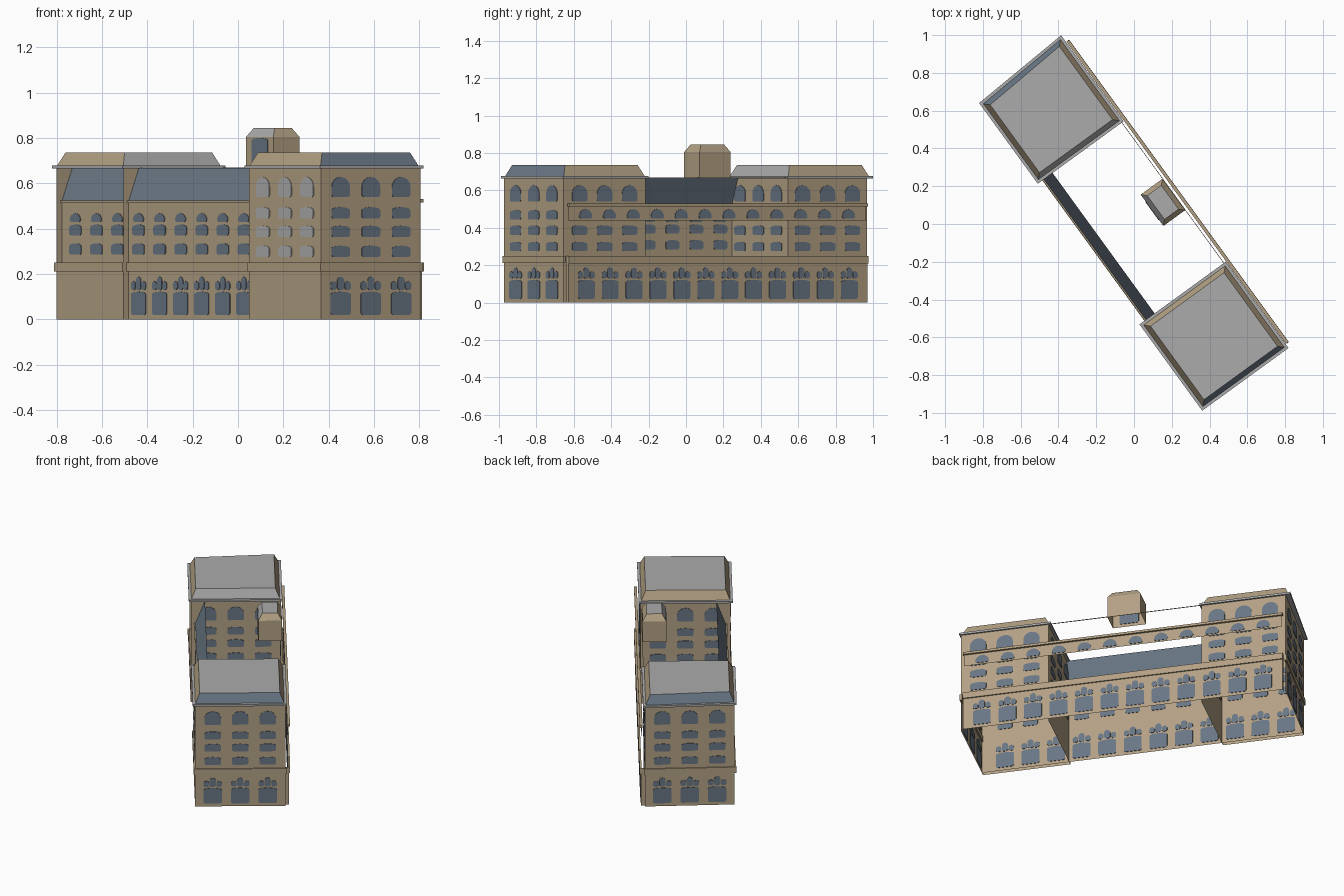
import bpy, bmesh, math
from mathutils import Vector

if "Cube" in bpy.data.objects:
    bpy.data.objects.remove(bpy.data.objects["Cube"])

ANG = math.radians(-54)          # the building runs diagonally in plan
U = Vector((math.cos(ANG), math.sin(ANG), 0))
V = Vector((-U.y, U.x, 0))
Z = Vector((0, 0, 1))


def P(u, v, z):
    return U * u + V * v + Z * z


def material(name, rgb):
    m = bpy.data.materials.new(name)
    m.diffuse_color = (*rgb, 1)
    m.use_nodes = True
    m.node_tree.nodes["Principled BSDF"].inputs["Base Color"].default_value = m.diffuse_color
    return m


STONE, GREY, SLATE, GLASS = 0, 1, 2, 3
MATS = [material("stone tan", (.45, .355, .23)), material("roof grey", (.41, .41, .41)),
        material("slate blue", (.145, .19, .24)), material("window blue", (.14, .18, .23))]


class Part:
    """Collects faces in the building's own frame and turns them into an object."""

    def __init__(self, name):
        self.name, self.bm = name, bmesh.new()

    def face(self, pts, mat=STONE):
        f = self.bm.faces.new([self.bm.verts.new(P(*p)) for p in pts])
        f.material_index = mat

    def wall(self, a, b, z0, z1, mat=STONE):
        self.face([(*a, z0), (*b, z0), (*b, z1), (*a, z1)], mat)

    def prism(self, low, high, z0, z1, mats, top=None, bottom=True):
        """Side faces between two plan outlines, plus optional caps."""
        n = len(low)
        for i in range(n):
            j = (i + 1) % n
            self.face([(*low[i], z0), (*low[j], z0), (*high[j], z1), (*high[i], z1)], mats[i])
        if top is not None:
            self.face([(*p, z1) for p in high], top)
        if bottom:
            self.face([(*p, z0) for p in reversed(low)], mats[0])

    def box(self, u0, u1, v0, v1, z0, z1, mat=STONE):
        c = rect(u0, u1, v0, v1)
        self.prism(c, c, z0, z1, [mat] * 4, mat)

    def pane(self, a, b, s, outline, mat=GLASS, t=.003):
        """Thin window plate, seen from both sides, s units along wall a-b."""
        a, b = Vector(a), Vector(b)
        d = (b - a).normalized()
        n = Vector((d.y, -d.x)) * t
        ring = [(a + d * (s + x), z) for x, z in outline]
        f = [(*(p + n), z) for p, z in ring]
        k = [(*(p - n), z) for p, z in ring]
        self.face(f, mat)
        self.face(k[::-1], mat)
        for i in range(len(f)):
            j = (i + 1) % len(f)
            self.face([f[i], k[i], k[j], f[j]], mat)

    def done(self):
        me = bpy.data.meshes.new(self.name)
        bmesh.ops.remove_doubles(self.bm, verts=self.bm.verts, dist=1e-5)
        self.bm.to_mesh(me)
        self.bm.free()
        for m in MATS:
            me.materials.append(m)
        bpy.context.collection.objects.link(bpy.data.objects.new(self.name, me))


def rect(u0, u1, v0, v1):
    return [(u0, v0), (u1, v0), (u1, v1), (u0, v1)]


def arch(w, z0, z1, rise, x=0, c=.008):
    """Window outline: clipped lower corners, elliptical head."""
    h = w / 2
    pts = [(x - h, z0 + c), (x - h + c, z0), (x + h - c, z0), (x + h, z0 + c)]
    return pts + [(x + h * math.cos(math.pi * i / 8), z1 - rise + rise * math.sin(math.pi * i / 8))
                  for i in range(9)]


# window kinds, each a list of pane outlines
def arcade_window(w):
    return [arch(w, .02, .122, .012), arch(w * .34, .13, .188, .018),
            arch(w * .3, .13, .168, .014, -w * .35), arch(w * .3, .13, .168, .014, w * .35)]


LOW_ROWS = [arch(.09, .285, .335, .012), arch(.09, .37, .418, .012)]
PAV_ROWS = [arch(.1, .275, .325, .012), arch(.1, .363, .413, .012),
            arch(.1, .445, .495, .014), arch(.1, .54, .628, .045)]
LONG = [(i - 5.5) * .158 for i in range(12)]


def windows(part, a, b, kinds, mat=GLASS, t=.003):
    """Three columns of windows on a pavilion wall."""
    length = (Vector(b) - Vector(a)).length
    for i in (-1, 0, 1):
        for k in kinds:
            part.pane(a, b, length / 2 + i * .165, k, mat, t)


# end pavilions: corners run -u-v, +u-v, +u+v, -u+v
left = [(-.982, -.275), (-.482, -.275), (-.482, .264), (-1.003, .264)]
right = [(.462, -.275), (1.002, -.275), (1.002, .266), (.462, .266)]
left_eave = [(-1.0, -.287), (-.472, -.287), (-.472, .275), (-1.035, .275)]
right_eave = [(.447, -.289), (1.012, -.289), (1.012, .276), (.447, .276)]


def inset(c, d):
    sg = [(1, 1), (-1, 1), (-1, -1), (1, -1)]
    return [(u + d * a, v + d * b) for (u, v), (a, b) in zip(c, sg)]


def pavilion(name, c, eave, outer, slopes, front_top):
    p = Part(name + "_pavilion_walls")
    p.wall(c[0], c[1], 0, front_top)
    p.wall(c[1], c[2], 0, .67)
    p.wall(c[3], c[0], 0, .67)
    p.wall(c[2], c[3], .22, .67)
    # string course on the outer end wall
    a, b = c[outer], c[(outer + 1) % 4]
    p.pane(a, b, 0, [(-.006, .212), (.55, .212), (.55, .25), (-.006, .25)], STONE, .007)
    p.done()
    w = Part(name + "_pavilion_windows")
    for i in (1, 2, 3):
        q, r = c[i], c[(i + 1) % 4]
        windows(w, q, r, PAV_ROWS + (arcade_window(.11) and [k for k in arcade_window(.11)] if i == outer else []))
    if front_top > .5:
        windows(w, c[0], c[1], PAV_ROWS, GREY)
    w.done()
    r = Part(name + "_pavilion_roof")
    r.prism(eave, eave, .665, .678, [GREY] * 4, GREY)
    r.prism(inset(eave, .016), inset(eave, .042), .678, .735, slopes, GREY, False)
    r.done()


pavilion("left", left, left_eave, 3, [STONE, GREY, STONE, SLATE], .25)
pavilion("right", right, right_eave, 1, [STONE, SLATE, STONE, STONE], .67)

# front long wall, running behind the pavilion fronts
fv = -.247
p = Part("front_long_wall")
p.wall((-.982, fv), (1.0, fv), 0, .52)
p.box(-.482, .462, fv - .01, fv, .212, .25)
p.box(-.985, -.478, -.283, -.275, .212, .25)
p.box(.46, 1.008, -.283, -.275, .212, .25)
p.box(-.98, .462, fv - .008, fv, .513, .525)
p.done()
w = Part("front_long_windows")
for s in LONG:
    for k in arcade_window(.11) + LOW_ROWS + [arch(.08, .43, .468, .03)]:
        w.pane((-.01, fv), (1, fv), s, k)
w.done()

# slate mansard above the front long wall
p = Part("front_mansard_slope")
p.face([(-.982, fv, .52), (.462, fv, .52), (.462, -.19, .668), (-.982, -.19, .668)], SLATE)
p.done()

# rear arcade wall with its string course
bv = .288
p = Part("rear_arcade_wall")
p.wall((-.99, bv), (.985, bv), 0, .25)
p.box(-.992, .988, bv - .004, bv + .008, .21, .25)
p.wall((.985, .266), (.985, bv), 0, .25)
p.wall((-.99, .264), (-.99, bv), 0, .25)
p.done()
w = Part("rear_arcade_windows")
for s in LONG:
    for k in arcade_window(.11):
        w.pane((0, bv), (1, bv), s, k)
w.done()

# rear upper strip with round-headed windows and cornice
p = Part("rear_upper_strip")
sv = .282
p.wall((-.985, sv), (.98, sv), .44, .525)
p.box(-.99, .985, sv - .004, sv + .013, .515, .53)
p.done()
w = Part("rear_upper_strip_windows")
for s in LONG:
    w.pane((0, sv), (1, sv), s, arch(.085, .45, .5, .04))
w.done()

# thin eaves rail linking the pavilions
p = Part("rear_eaves_rail")
p.box(-.472, .447, .262, .265, .666, .67)
p.done()

# roof turret: open-bottomed box with chamfered top
p = Part("roof_turret")
base = rect(-.105, .1, .12, .262)
p.prism(base, base, .67, .805, [STONE] * 4, None, False)
p.prism(base, inset(base, .025), .805, .845, [GREY, STONE, STONE, STONE], GREY, False)
p.pane((0, .12), (1, .12), 0, arch(.12, .69, .8, .01))
p.done()
